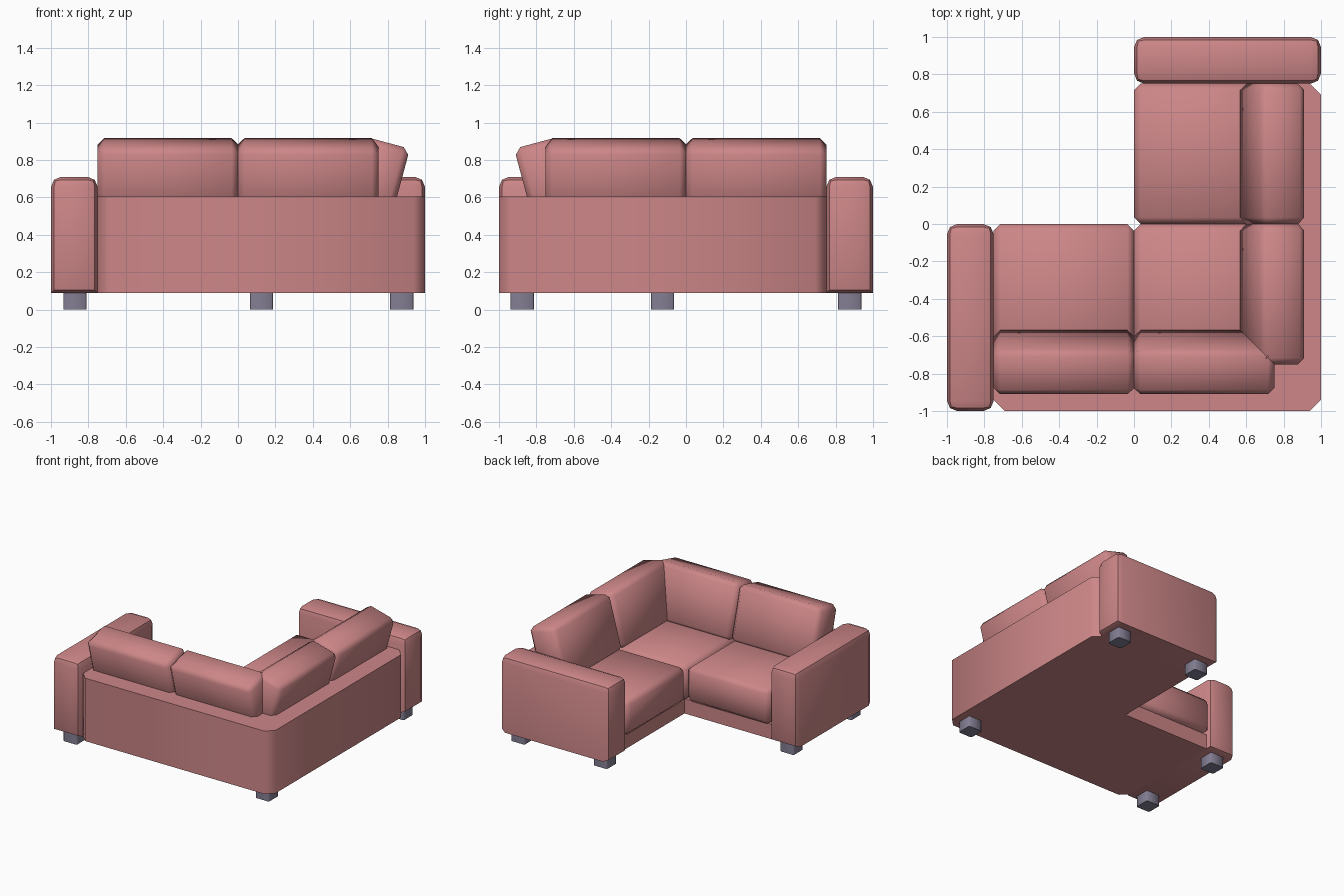
import bpy, bmesh, math
from mathutils import Matrix, Vector

cube = bpy.data.objects.get("Cube")
if cube:
    bpy.data.objects.remove(cube)


def material(name, color):
    mat = bpy.data.materials.new(name)
    mat.use_nodes = True
    mat.diffuse_color = color
    mat.node_tree.nodes["Principled BSDF"].inputs["Base Color"].default_value = color
    return mat


fabric = material("rose fabric", (0.61, 0.24, 0.246, 1))
leg_mat = material("grey leg", (0.23, 0.21, 0.29, 1))

# Reflection across the diagonal that maps one wing of the sofa to the other
DIAGONAL = Matrix(((0, -1, 0, 0), (-1, 0, 0, 0), (0, 0, 1, 0), (0, 0, 0, 1)))


def finish(bm, name, mat, mirrored=False, angle=50):
    if mirrored:
        bm.transform(DIAGONAL)
    bmesh.ops.recalc_face_normals(bm, faces=bm.faces)
    mesh = bpy.data.meshes.new(name)
    bm.to_mesh(mesh)
    bm.free()
    mesh.materials.append(mat)
    obj = bpy.data.objects.new(name, mesh)
    bpy.context.collection.objects.link(obj)
    bpy.ops.object.select_all(action="DESELECT")
    obj.select_set(True)
    bpy.context.view_layer.objects.active = obj
    bpy.ops.object.shade_smooth_by_angle(angle=math.radians(angle))


def box(low, high, bevel, segments=1, rule=lambda direction, middle: True):
    """Box whose edges are bevelled where rule(direction, middle) holds."""
    low, high = Vector(low), Vector(high)
    bm = bmesh.new()
    bmesh.ops.create_cube(bm, size=1)
    bm.transform(Matrix.Translation((low + high) / 2) @ Matrix.Diagonal((*(high - low), 1)))
    edges = []
    for e in bm.edges:
        a, b = (v.co for v in e.verts)
        if rule((b - a).normalized(), (a + b) / 2):
            edges.append(e)
    bmesh.ops.bevel(bm, geom=edges, offset=bevel, segments=segments,
                    profile=0.5, affect="EDGES")
    return bm


def prism(name, outline, bottom, top):
    bm = bmesh.new()
    face = bm.faces.new([bm.verts.new((x, y, bottom)) for x, y in outline])
    ext = bmesh.ops.extrude_face_region(bm, geom=[face])
    verts = [g for g in ext["geom"] if isinstance(g, bmesh.types.BMVert)]
    bmesh.ops.translate(bm, verts=verts, vec=(0, 0, top - bottom))
    # Keep the underside closed
    if not any(all(abs(v.co.z - bottom) < 1e-5 for v in f.verts) for f in bm.faces):
        bm.faces.new([v for v in bm.verts if abs(v.co.z - bottom) < 1e-5])
    finish(bm, name, fabric)


FLOOR, SEAT, ARM, CUT = 0.088, 0.21, 0.75, 0.06


def l_outline(inner):
    # Chamfered L: outer corner at +x -y, inner corner at (inner, -inner)
    return [(-ARM, -1 + CUT), (-ARM + CUT, -1), (1 - CUT, -1), (1, -1 + CUT),
            (1, ARM - CUT), (1 - CUT, ARM), (inner, ARM), (inner, -inner), (-ARM, -inner)]


# Seat base, set back under the cushions, and low back wall
prism("seat_base", l_outline(0.045), FLOOR, SEAT)
prism("back_wall", l_outline(0.73), FLOOR, 0.605)

# Corner seat cushion
finish(box((0, -0.81, SEAT), (0.81, 0, 0.5), 0.035), "corner_seat_cushion", fabric)

for side, mirrored in (("front", False), ("left", True)):
    # Arms with rounded edges, except the long ones at the bottom
    arm = box((-1, -1, FLOOR), (-ARM, 0, 0.71), 0.055, 2,
              lambda d, m: m.z > FLOOR + 0.01 or abs(d.y) < 0.5)
    finish(arm, side + "_arm", fabric, mirrored, 40)

    # End seat cushions
    finish(box((-ARM, -0.81, SEAT), (0, 0, 0.5), 0.035),
           side + "_seat_cushion", fabric, mirrored)

    # Back cushions, leaning outward from their top outer edge
    lean = Matrix.Translation((0, -0.919, 0.86)) @ Matrix.Rotation(math.radians(15), 4, "X")
    for label, x in (("outer", -ARM), ("inner", 0)):
        bm = box((x, 0, -0.45), (x + ARM, 0.252, 0), 0.034)
        bm.transform(lean)
        finish(bm, f"{side}_{label}_back_cushion", fabric, mirrored)

# Legs with slightly softened upright edges
for i, (x, y) in enumerate([(-0.872, -0.875), (0.875, -0.875), (0.875, 0.875),
                            (0.125, 0.875), (-0.872, -0.125)]):
    r = 0.062
    leg = box((x - r, y - r, 0), (x + r, y + r, FLOOR + 0.005), 0.008, 1,
              lambda d, m: abs(d.z) > 0.5)
    finish(leg, f"leg_{i + 1}", leg_mat)
